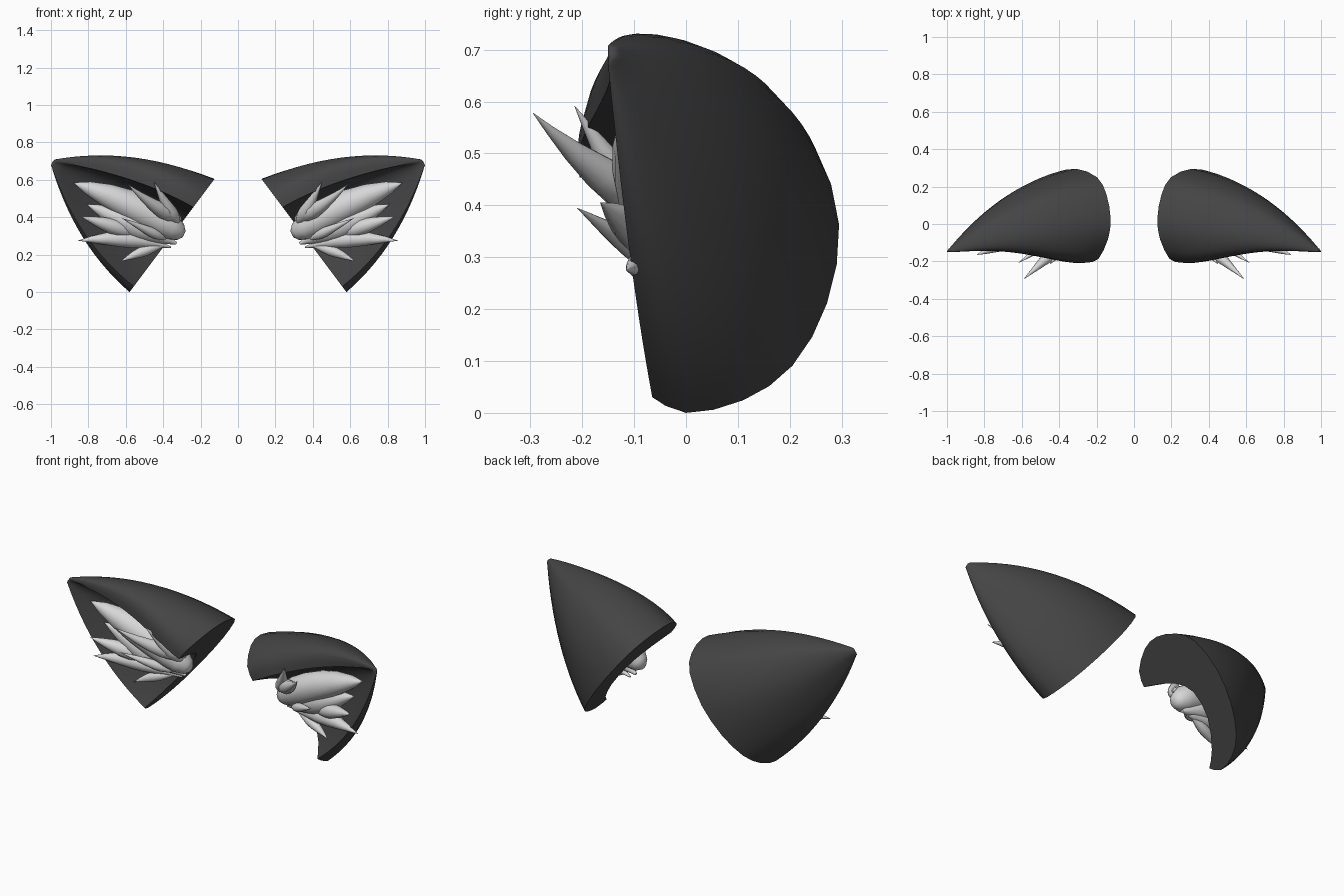
import bpy, bmesh, math
from mathutils import Vector

if "Cube" in bpy.data.objects:
    bpy.data.objects.remove(bpy.data.objects["Cube"])


def material(name, value):
    m = bpy.data.materials.new(name)
    m.diffuse_color = (value, value, value, 1)
    m.use_nodes = True
    m.node_tree.nodes["Principled BSDF"].inputs["Base Color"].default_value = m.diffuse_color
    return m


CHARCOAL = material("charcoal", 0.058)
LIGHT_GREY = material("light grey", 0.68)


def finish(bm, name, mat, angle):
    """Turn a bmesh into a smooth object mirrored across x = 0."""
    bmesh.ops.recalc_face_normals(bm, faces=bm.faces)
    mesh = bpy.data.meshes.new(name)
    bm.to_mesh(mesh)
    bm.free()
    mesh.materials.append(mat)
    ob = bpy.data.objects.new(name, mesh)
    bpy.context.collection.objects.link(ob)
    bpy.ops.object.select_all(action='DESELECT')
    ob.select_set(True)
    bpy.context.view_layer.objects.active = ob
    bpy.ops.object.shade_smooth_by_angle(angle=angle)
    mod = ob.modifiers.new("mirror", 'MIRROR')
    mod.use_mirror_merge = False
    return ob


def loft(bm, rings):
    """Skin closed rings of points and cap both ends."""
    loops = [[bm.verts.new(p) for p in ring] for ring in rings]
    n = len(loops[0])
    for a, b in zip(loops, loops[1:]):
        for i in range(n):
            j = (i + 1) % n
            bm.faces.new((a[i], a[j], b[j], b[i]))
    bm.faces.new(loops[0])
    bm.faces.new(loops[-1])


def rounded(rows):
    """Add a smooth in-between row after each row of an open list."""
    out = []
    for i in range(len(rows) - 1):
        p0, p1, p2, p3 = (rows[min(max(k, 0), len(rows) - 1)] for k in range(i - 1, i + 3))
        out.append(p1)
        out.append(tuple((9 * (b + c) - a - d) / 16 for a, b, c, d in zip(p0, p1, p2, p3)))
    return out


# Ear shell: a C-shaped base swept along curved ribs to the ear tip.
# Each rib: position along the slanted base, depth y, its bend point, forward bulge.
OUTER = [
    (.25, -.205, .53, -.115, .62, .03),   # front flap edge
    (.14, -.185, .50, -.115, .73, .03),
    (.03, -.08, .54, -.08, .775, .01),
    (.00, .03, .58, .00, .78, 0),         # top ridge
    (.05, .16, .62, .10, .75, 0),
    (.16, .25, .64, .17, .69, 0),
    (.40, .295, .66, .225, .54, 0),       # back
    (.65, .272, .73, .18, .42, 0),
    (.85, .205, .80, .08, .32, 0),
    (.96, .11, .85, .00, .27, 0),
    (1.0, .00, .87, -.07, .25, 0),        # lower corner
    (.95, -.065, .86, -.11, .27, 0),
]
INNER = [
    (.85, .01, .80, -.05, .36, 0),        # hollow
    (.65, .085, .71, .04, .44, 0),
    (.45, .08, .64, .06, .53, 0),
    (.34, .00, .58, .02, .61, .01),
    (.28, -.12, .55, -.06, .63, .025),
]
outer = rounded(OUTER) + OUTER[-1:]
inner = rounded(OUTER[-1:] + INNER + OUTER[:1])[1:]
ribs = outer + inner
TIP = Vector((.98, -.14, .69))
bases = [Vector((.125 + .455 * r[0], r[1], .605 * (1 - r[0]))) for r in ribs]
bends = [Vector(r[2:5]) for r in ribs]
middle = sum(bends, Vector()) / len(bends)
tips = [TIP + .08 * (c - middle) for c in bends]
# the hollow flattens out at the tip
for k in range(len(inner)):
    tips[len(outer) + k] = tips[len(outer) - 1].lerp(tips[0], (k + 1) / (len(inner) + 1))

STEPS = 14
rings = []
for k in range(STEPS + 1):
    t = k / STEPS
    bump = 9.48 * t * (1 - t) ** 3
    rings.append([(1 - t) ** 2 * a + 2 * t * (1 - t) * b + t * t * c
                  - Vector((0, r[5] * bump, 0))
                  for a, b, c, r in zip(bases, bends, tips, ribs)])
# rounded tip
centre = sum(tips, Vector()) / len(tips)
for scale, push in ((.75, .008), (.35, .013)):
    rings.append([centre + scale * (p - centre) + Vector((.9, -.2, .3)) * push for p in tips])
bm = bmesh.new()
loft(bm, rings)
finish(bm, "ear_shell", CHARCOAL, 1.2)


# Fur tufts: pointed spindles fanning out of the hollow.
MAIN = [(0, .25), (.03, .55), (.1, .82), (.2, .95), (.35, 1),
        (.52, .94), (.7, .74), (.87, .42), (1, .01)]
LEAF = [(0, .1), (.12, .42), (.28, .8), (.42, 1), (.55, .97),
        (.7, .76), (.86, .4), (1, .01)]
SPIKE = [(0, .3), (.08, .65), (.2, .95), (.32, 1), (.5, .8),
         (.7, .5), (.87, .22), (1, .01)]


def tuft(name, profile, root, tip, radius, sag=0.0, sides=12):
    root, tip = Vector(root), Vector(tip)
    axis = tip - root
    side = axis.cross(Vector((0, 1, 0))).normalized()
    up = side.cross(axis).normalized()
    rings = []
    for t, r in profile:
        mid = root + axis * t - Vector((0, 0, sag * 4 * t * (1 - t)))
        rings.append([mid + radius * r * (side * math.cos(a) + up * math.sin(a))
                      for a in (2 * math.pi * i / sides for i in range(sides))])
    bm = bmesh.new()
    loft(bm, rings)
    finish(bm, name, LIGHT_GREY, 1.0)


tuft("fur_main", MAIN, (.29, -.02, .31), (.88, -.105, .585), .084, -.02, 16)
tuft("fur_main_lower", LEAF, (.33, -.01, .26), (.81, -.08, .47), .07, 0, 16)
tuft("fur_upper_long", SPIKE, (.31, -.04, .39), (.59, -.295, .578), .042, .02)
tuft("fur_upper_short", SPIKE, (.32, -.06, .37), (.45, -.215, .592), .035, .01)
tuft("fur_front", SPIKE, (.39, -.05, .285), (.62, -.21, .395), .026)
tuft("fur_outer", LEAF, (.48, -.01, .29), (.84, -.165, .405), .042)
tuft("fur_lower", LEAF, (.36, 0, .24), (.855, -.115, .275), .043, -.025)
tuft("fur_bottom", LEAF, (.39, -.01, .25), (.625, -.065, .165), .028, -.01)
